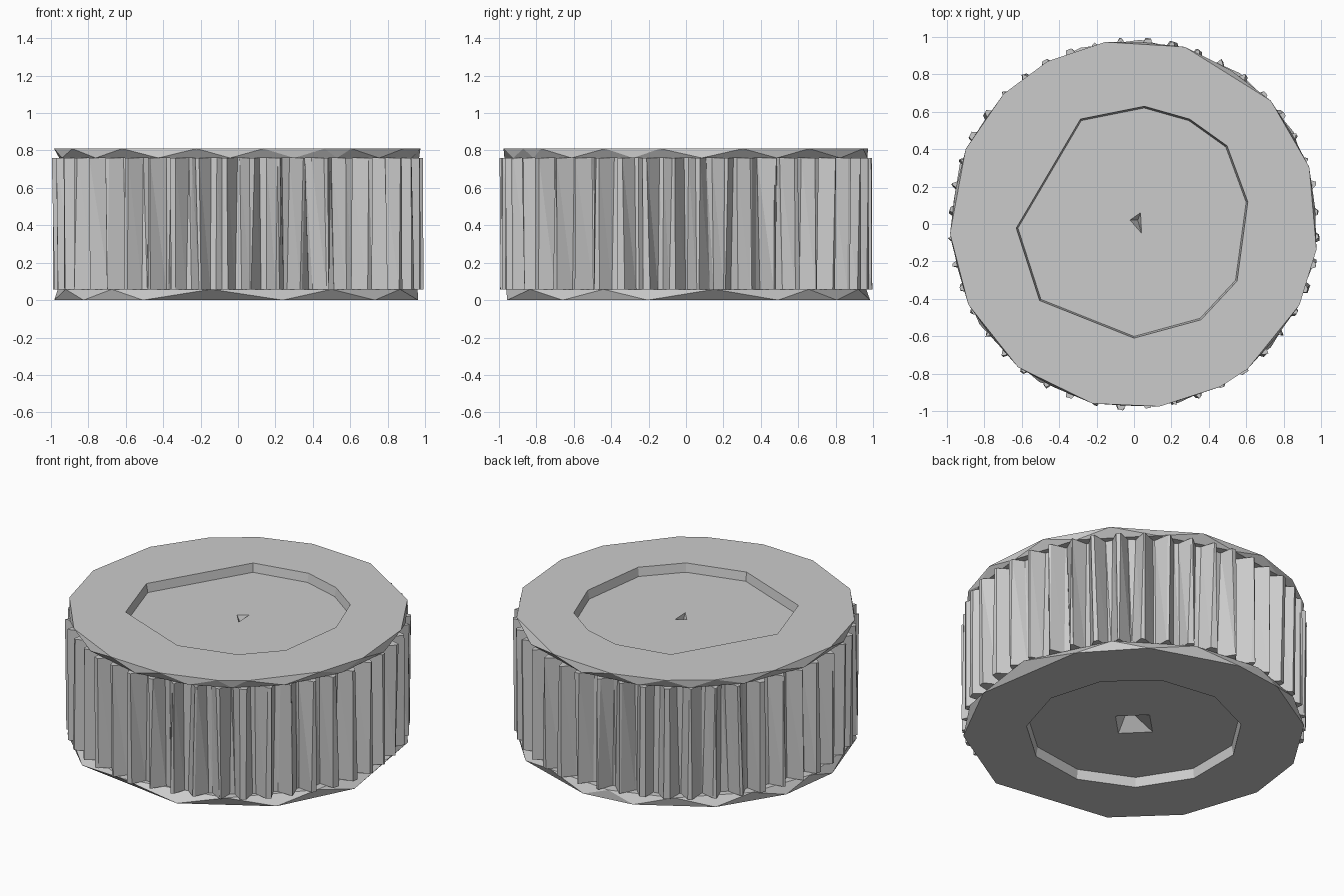
import bpy, bmesh, random
from math import sin, cos, radians, pi

random.seed(4)
if "Cube" in bpy.data.objects:
    bpy.data.objects.remove(bpy.data.objects["Cube"], do_unlink=True)

grey = bpy.data.materials.new("mid_grey")
GREY = (0.6, 0.6, 0.6, 1)
grey.diffuse_color = GREY
grey.use_nodes = True
grey.node_tree.nodes["Principled BSDF"].inputs["Base Color"].default_value = GREY


def loop(bm, polar, z):
    """Ring of vertices from (angle, radius) pairs."""
    return [bm.verts.new((r * cos(a), r * sin(a), z)) for a, r in polar]


def strip(bm, lo, hi, zigzag=False):
    """Join two rings of equal length with quads or triangles."""
    for i in range(len(lo)):
        j = (i + 1) % len(lo)
        if zigzag:
            bm.faces.new((lo[i], lo[j], hi[i]))
            bm.faces.new((lo[j], hi[j], hi[i]))
        else:
            bm.faces.new((lo[i], lo[j], hi[j], hi[i]))


def annulus(bm, *rings):
    """Fill the flat area between an outer ring and an inner ring."""
    edges = []
    for ring in rings:
        for a, b in zip(ring, ring[1:] + ring[:1]):
            edges.append(bm.edges.get((a, b)) or bm.edges.new((a, b)))
    bmesh.ops.triangle_fill(bm, edges=edges, use_beauty=True, use_dissolve=False)


def finish(bm, name):
    bmesh.ops.recalc_face_normals(bm, faces=bm.faces)
    mesh = bpy.data.meshes.new(name)
    bm.to_mesh(mesh)
    bm.free()
    mesh.materials.append(grey)
    bpy.context.collection.objects.link(bpy.data.objects.new(name, mesh))


# Ridged band: toothed ring whose ridges lean and vary slightly
TEETH = 44
PITCH = 2 * pi / TEETH
TOOTH = ((0.10, 0.915), (0.43, 0.995), (0.57, 0.995), (0.90, 0.915))


def tooth_ring(lean):
    ring = []
    for t in range(TEETH):
        for f, r in TOOTH:
            shift = random.uniform(-lean, lean)
            drop = random.uniform(-0.012, 0.004)
            ring.append(((t + f + shift) * PITCH, r + drop))
    return ring


bm = bmesh.new()
inner = [(i * pi / 12, 0.84) for i in range(24)]
outer_lo, outer_hi = loop(bm, tooth_ring(0.09), 0.058), loop(bm, tooth_ring(0.09), 0.76)
inner_lo, inner_hi = loop(bm, inner, 0.058), loop(bm, inner, 0.76)
strip(bm, outer_lo, outer_hi, zigzag=True)
strip(bm, inner_lo, inner_hi)
annulus(bm, outer_lo, inner_lo)
annulus(bm, outer_hi, inner_hi)
finish(bm, "ridged_band")


def rim(name, angles, recess, pit, apex, z_face, z_band, z_floor, z_back):
    """Faceted end disc with a shallow recess and a small centre pit."""
    bm = bmesh.new()
    angles = [radians(a) for a in angles]
    turned = angles[1:] + [angles[0] + 2 * pi]
    middles = [(a + b) / 2 for a, b in zip(angles, turned)]
    face = loop(bm, [(a, 0.985) for a in angles], z_face)
    band = loop(bm, [(a, 0.972) for a in middles], z_band)
    neck = loop(bm, [(a, 0.86) for a in middles], z_band)
    back = loop(bm, [(a, 0.86) for a in middles], z_back)
    strip(bm, face, band, zigzag=True)
    strip(bm, band, neck)
    strip(bm, neck, back)
    bm.faces.new(back)
    lip = loop(bm, recess, z_face)
    floor = loop(bm, [(a, r * 0.985) for a, r in recess], z_floor)
    hole = loop(bm, pit, z_floor)
    annulus(bm, face, lip)
    strip(bm, lip, floor)
    annulus(bm, floor, hole)
    tip = bm.verts.new(apex)
    for a, b in zip(hole, hole[1:] + hole[:1]):
        bm.faces.new((a, b, tip))
    finish(bm, name)


# Top disc
top_recess = [(radians(a), r) for a, r in (
    (11, .62), (40, .65), (62, .635), (85, .632), (117, .63), (182, .63),
    (219, .65), (270, .61), (305, .625), (331, .63))]
rim("top_rim",
    (-177, -154, -129, -103, -82, -62, -52, -26, -8, 18, 42, 74, 99, 118, 135, 156),
    top_recess, [(radians(a), r) for a, r in ((60, .07), (135, .03), (309, .064))],
    (0.02, 0.02, 0.68), 0.81, 0.76, 0.755, 0.6)

# Bottom disc
bottom_recess = [(2 * pi * i / 11, 0.625) for i in range(11)]
rim("bottom_rim",
    (-147, -121, -76, -42, -12, 30, 55, 88, 107, 135, 161, 184),
    bottom_recess, [(i * pi / 2, 0.14) for i in range(4)],
    (0.03, -0.02, 0.16), 0.0, 0.058, 0.06, 0.22)
